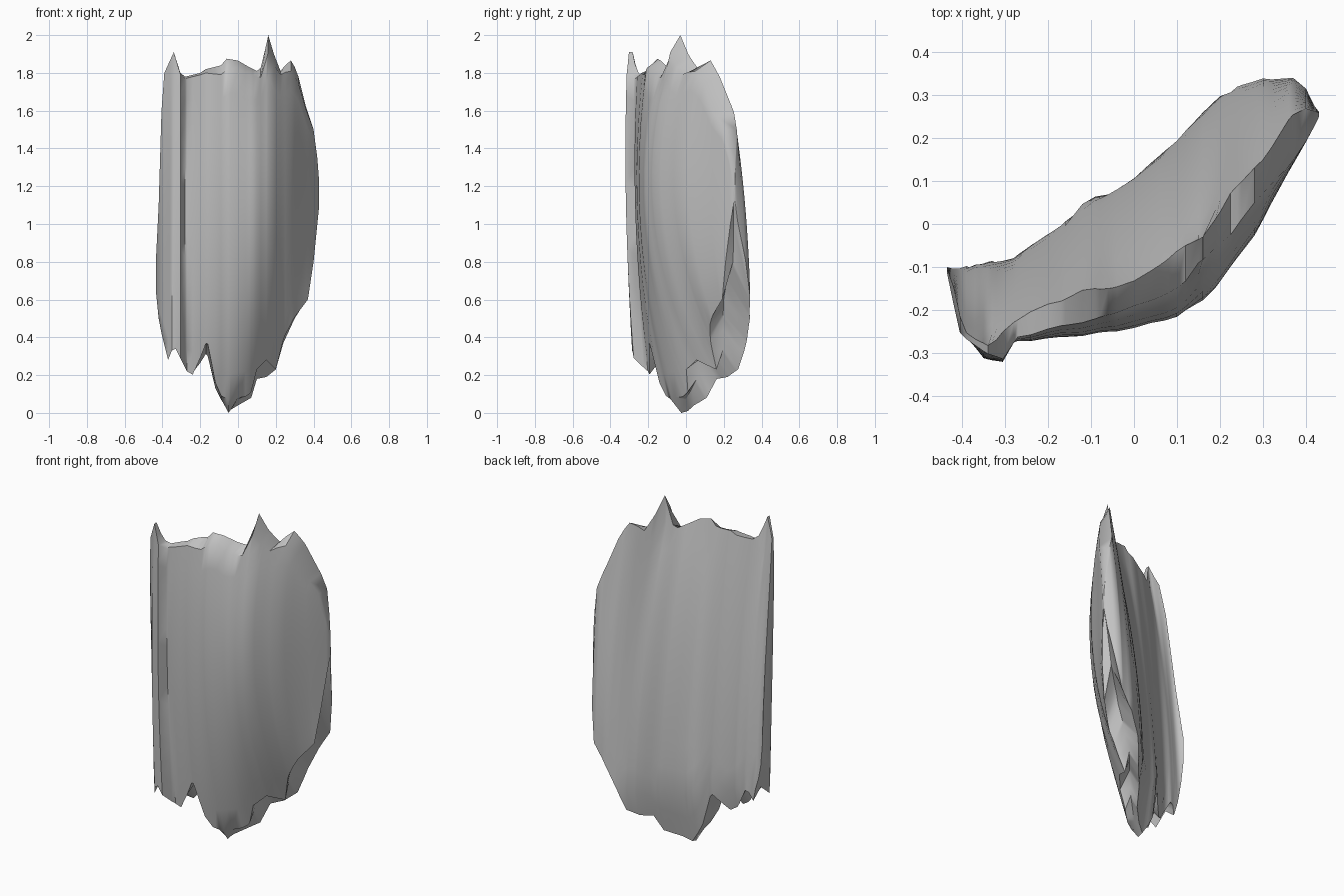
import bpy, bmesh, math

cube = bpy.data.objects.get("Cube")
if cube:
    bpy.data.objects.remove(cube, do_unlink=True)


def interp(table, x):
    """Straight-line lookup in a list of (x, value) points."""
    if x <= table[0][0]:
        return table[0][1]
    for (x0, v0), (x1, v1) in zip(table, table[1:]):
        if x <= x1:
            return v0 + (v1 - v0) * (x - x0) / (x1 - x0)
    return table[-1][1]


def through(levels, z):
    """Parabola through three (z, value) points."""
    total = 0.0
    for i, (zi, v) in enumerate(levels):
        for j, (zj, _) in enumerate(levels):
            if i != j:
                v *= (z - zj) / (zi - zj)
        total += v
    return total


# Ragged upper and lower outlines: (x, z)
TOP = [(-.435, .80), (-.42, 1.1), (-.405, 1.6), (-.39, 1.8), (-.34, 1.91), (-.305, 1.8),
       (-.28, 1.78), (-.24, 1.79), (-.2, 1.8), (-.17, 1.82), (-.09, 1.84), (-.06, 1.875),
       (0, 1.865), (.06, 1.83), (.1, 1.81), (.125, 1.83), (.16, 2.0), (.19, 1.9),
       (.225, 1.81), (.25, 1.84), (.285, 1.87), (.32, 1.78), (.36, 1.62), (.4, 1.5),
       (.42, 1.35), (.43, 1.22)]
BOTTOM = [(-.435, .65), (-.42, .5), (-.405, .42), (-.37, .28), (-.35, .33), (-.33, .34),
          (-.27, .22), (-.235, .2), (-.165, .31), (-.115, .1), (-.05, 0), (0, .03),
          (.07, .07), (.1, .17), (.15, .18), (.2, .22), (.24, .36), (.3, .49), (.37, .6),
          (.4, .8), (.43, 1.1)]
# How far the front sheet stops short of the lower outline
FRONT_LIFT = [(-.235, 0), (-.165, .07), (-.14, .1), (-.11, .01), (-.05, .07), (.05, .03),
              (.1, .06), (.15, .1), (.2, .01), (.25, .03), (.37, 0)]
# How far the front sheet stops short of the upper outline
FRONT_DROP = [(-.34, 0), (-.28, .01), (-.2, .01), (-.06, .06), (-.02, .03), (.03, .05), (.1, .03),
              (.16, .09), (.225, .02), (.285, .06), (.34, .02), (.4, 0)]
# Height of the hollow between the sheets above the lower outline
HOLLOW = [(-.435, .02), (-.35, .08), (-.2, .08), (-.11, .02), (-.05, 0), (.02, .06), (.1, .14),
          (.2, .12), (.35, .2), (.41, .2), (.43, .03)]

# Front sheet in plan at low, middle and top height: (x, y)
FRONT_LOW = [(-.435, -.12), (-.4, -.22), (-.35, -.275), (-.3, -.27), (-.27, -.2), (-.2, -.18),
             (-.1, -.14), (0, -.09), (.05, -.05), (.1, .015), (.15, .095), (.2, .18), (.25, .235),
             (.3, .265), (.43, .275)]
FRONT_MID = [(-.435, -.13), (-.405, -.24), (-.35, -.31), (-.3, -.32), (-.28, -.27), (-.2, -.265),
             (-.1, -.255), (0, -.24), (.1, -.212), (.17, -.165), (.22, -.1), (.28, -.02),
             (.34, .09), (.43, .25)]
FRONT_TOP = [(-.435, -.24), (-.39, -.27), (-.34, -.3), (-.3, -.315), (-.27, -.26), (-.2, -.24),
             (-.05, -.205), (.03, -.175), (.1, -.13), (.17, -.075), (.24, .01), (.3, .09),
             (.38, .185), (.43, .24)]
# Back sheet in plan at low, middle and top height
BACK_LOW = [(-.435, -.09), (-.35, -.09), (-.28, -.075), (-.2, -.015), (-.12, .06), (0, .115),
            (.1, .205), (.2, .31), (.3, .345), (.37, .335), (.4, .32), (.43, .28)]
BACK_MID = [(-.435, -.135), (-.4, -.155), (-.35, -.15), (-.28, -.125), (-.2, -.085), (-.1, -.025),
            (0, .03), (.1, .11), (.2, .205), (.3, .29), (.37, .31), (.4, .3), (.43, .26)]
BACK_TOP = [(-.435, -.225), (-.39, -.26), (-.34, -.285), (-.28, -.24), (-.2, -.195), (-.12, -.16),
            (0, -.135), (.1, -.075), (.16, -.03), (.2, .03), (.28, .13), (.36, .2), (.43, .25)]
LEVELS = (.2, 1.1, 1.85)


def sheet_y(tables, x, z):
    """Depth of a sheet, bowed between its three plan curves."""
    values = [interp(t, x) for t in tables]
    return through(list(zip(LEVELS, values)), min(z, LEVELS[-1]))


def front_y(x, z):
    return sheet_y((FRONT_LOW, FRONT_MID, FRONT_TOP), x, z) + .002 * math.sin(60 * x)


def back_y(x, z):
    # The back tucks under towards the torn bottom
    y = sheet_y((BACK_LOW, BACK_MID, BACK_TOP), x, z) - .25 * max(0, .35 - z)
    return max(y + .003 * math.sin(52 * x + 1), front_y(x, z) + .01)


# Columns fall on every outline point, with a few between for smooth flanks
xs = {p[0] for t in (TOP, BOTTOM) for p in t}
xs |= {i * .04 for i in range(-9, 11)}
columns = []
for x in sorted(xs):
    if not columns or x - columns[-1] > .008:
        columns.append(x)

# Bark slab: one closed ring per column, bridged side to side
ROWS = 14
bm = bmesh.new()
rings = []
for x in columns:
    zb, zt = interp(BOTTOM, x), interp(TOP, x)
    z0, z1 = zb + interp(FRONT_LIFT, x), zt - interp(FRONT_DROP, x)
    ring = []
    for i in range(ROWS):
        z = z0 + (z1 - z0) * i / (ROWS - 1)
        ring.append(bm.verts.new((x, front_y(x, z), z)))
    for i in reversed(range(ROWS)):
        z = zb + .01 + (zt - zb - .01) * i / (ROWS - 1)
        ring.append(bm.verts.new((x, back_y(x, z), z)))
    zh = zb + interp(HOLLOW, x)
    ring.append(bm.verts.new((x, (front_y(x, zh) + back_y(x, zh)) / 2, zh)))
    rings.append(ring)
for a, b in zip(rings, rings[1:]):
    for i in range(len(a)):
        j = (i + 1) % len(a)
        bm.faces.new((a[i], b[i], b[j], a[j]))
bm.faces.new(rings[0])
bm.faces.new(rings[-1][::-1])
bmesh.ops.recalc_face_normals(bm, faces=bm.faces)

mesh = bpy.data.meshes.new("bark_slab")
bm.to_mesh(mesh)
bm.free()
slab = bpy.data.objects.new("bark_slab", mesh)
bpy.context.collection.objects.link(slab)

# Plain grey surface
grey = bpy.data.materials.new("pale_grey")
grey.use_nodes = True
grey.diffuse_color = (.54, .54, .54, 1)
grey.node_tree.nodes["Principled BSDF"].inputs["Base Color"].default_value = (.54, .54, .54, 1)
mesh.materials.append(grey)

# Soft flanks, sharp torn edges
bpy.ops.object.select_all(action='DESELECT')
slab.select_set(True)
bpy.context.view_layer.objects.active = slab
bpy.ops.object.shade_smooth_by_angle(angle=math.radians(50))
